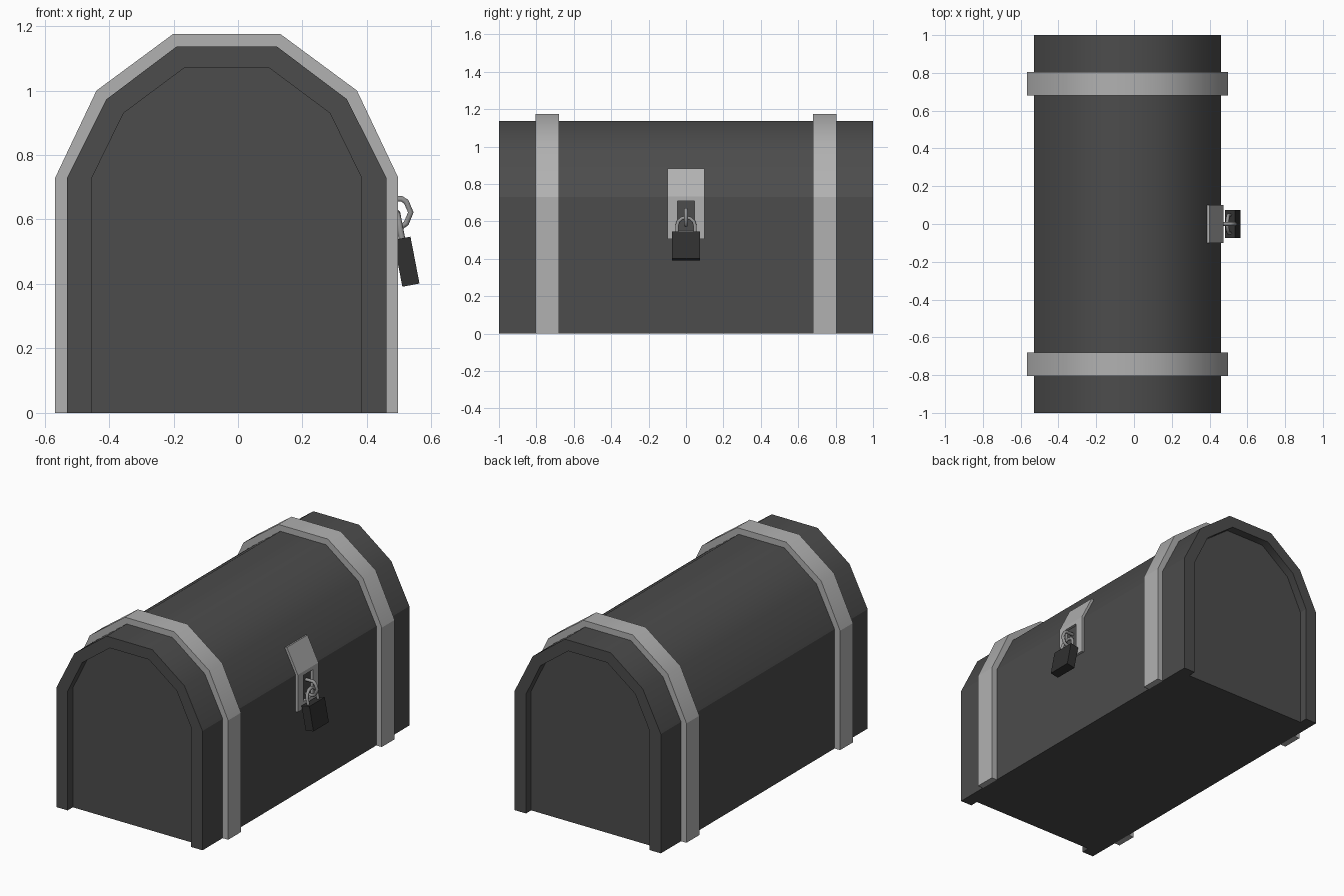
import bpy, bmesh, math
from mathutils import Matrix, Vector

if "Cube" in bpy.data.objects:
    bpy.data.objects.remove(bpy.data.objects["Cube"])

CX = -0.035      # centre line of the chest
SEAM = 0.73      # height where the lid meets the base


def material(name, value):
    m = bpy.data.materials.new(name)
    m.diffuse_color = (value, value, value, 1)
    m.use_nodes = True
    m.node_tree.nodes["Principled BSDF"].inputs["Base Color"].default_value = m.diffuse_color
    return m


DARK = material("dark grey", 0.072)
STEEL = material("light grey", 0.44)
BLACK = material("near black", 0.03)
IRON = material("mid grey", 0.3)


def prisms(name, parts, mat, smooth=None):
    """One object from (xz outline, y start, y end) extrusions."""
    bm = bmesh.new()
    for outline, y0, y1 in parts:
        a = [bm.verts.new((x, y0, z)) for x, z in outline]
        b = [bm.verts.new((x, y1, z)) for x, z in outline]
        bm.faces.new(a)
        bm.faces.new(b[::-1])
        for i in range(len(a)):
            j = (i + 1) % len(a)
            bm.faces.new((a[j], a[i], b[i], b[j]))
    bmesh.ops.recalc_face_normals(bm, faces=bm.faces)
    mesh = bpy.data.meshes.new(name)
    bm.to_mesh(mesh)
    bm.free()
    ob = bpy.data.objects.new(name, mesh)
    bpy.context.collection.objects.link(ob)
    mesh.materials.append(mat)
    if smooth:
        bpy.ops.object.select_all(action='DESELECT')
        ob.select_set(True)
        bpy.context.view_layer.objects.active = ob
        bpy.ops.object.shade_smooth_by_angle(angle=math.radians(smooth))
    return ob


def arch(half):
    """Mirror the right half of a lid profile into a full arch."""
    return ([(CX + x, z) for x, z in half] +
            [(CX - x, z) for x, z in reversed(half)])


def wall(inner, outer, side):
    """Upright strip below the arch on one side."""
    a, b = CX + side * inner, CX + side * outer
    return [(a, 0), (b, 0), (b, SEAM), (a, SEAM)]


def tube(name, points, radius, mat, matrix=None):
    cu = bpy.data.curves.new(name, 'CURVE')
    cu.dimensions = '3D'
    cu.bevel_depth = radius
    cu.bevel_resolution = 1
    sp = cu.splines.new('POLY')
    sp.points.add(len(points) - 1)
    for p, co in zip(sp.points, points):
        p.co = (*co, 1)
    ob = bpy.data.objects.new(name, cu)
    bpy.context.collection.objects.link(ob)
    cu.materials.append(mat)
    if matrix:
        ob.matrix_world = matrix
    bpy.ops.object.select_all(action='DESELECT')
    ob.select_set(True)
    bpy.context.view_layer.objects.active = ob
    bpy.ops.object.convert(target='MESH')


panel_half = [(0.418, SEAM), (0.32, 0.93), (0.132, 1.07)]
body_half = [(0.495, SEAM), (0.373, 0.973), (0.155, 1.137)]
band_half = [(0.532, SEAM), (0.404, 1.0), (0.167, 1.175)]
panel, body, band = arch(panel_half), arch(body_half), arch(band_half)

# Core with end panels set back from the rim
prisms("end_panels", [([(CX + 0.418, 0)] + panel + [(CX - 0.418, 0)], -0.95, 0.95)], DARK)

# Outer shell: side walls and faceted lid
prisms("base_walls", [(wall(0.418, 0.495, s), -1, 1) for s in (1, -1)], DARK)
prisms("lid", [(body + panel[::-1], -1, 1)], DARK, 40)

# Two metal bands
spans = [(-0.805, -0.68), (0.68, 0.805)]
prisms("band_sides", [(wall(0.495, 0.532, s), a, b) for a, b in spans for s in (1, -1)], STEEL)
prisms("band_arches", [(band + body[::-1], a, b) for a, b in spans], STEEL, 40)

# Hasp plate bent over the lid edge, with a slot in the middle
bx, hx = 0.46, 0.475


def strip(z0, z1):
    return [(bx, z0), (hx, z0), (hx, z1), (bx, z1)]


bent = [(bx, 0.71), (hx, 0.71), (hx, 0.733), (0.401, 0.882), (0.386, 0.877), (bx, SEAM)]
prisms("hasp", [(strip(0.505, 0.71), -0.1, -0.045),
                (strip(0.505, 0.71), 0.045, 0.1),
                (strip(0.505, 0.55), -0.045, 0.045),
                (bent, -0.1, 0.1)], STEEL)

# Staple that sticks out through the slot
tube("staple", [(0.45, 0, 0.664), (0.508, 0, 0.664), (0.522, 0, 0.655), (0.536, 0, 0.622),
                (0.522, 0, 0.588), (0.508, 0, 0.578), (0.45, 0, 0.578)], 0.01, IRON)

# Padlock hanging at a tilt
tilt = Matrix.Translation((0.5225, 0, 0.469)) @ Matrix.Rotation(math.radians(-10.9), 4, 'Y')
lock = prisms("padlock_body", [([(-0.027, -0.074), (0.027, -0.074), (0.027, 0.074), (-0.027, 0.074)],
                                -0.074, 0.074)], BLACK)
lock.matrix_world = tilt
arc = [(0, 0.048 * math.cos(t), 0.11 + 0.045 * math.sin(t))
       for t in (math.pi * i / 6 for i in range(7))]
tube("shackle", [(0, 0.048, 0.06)] + arc + [(0, -0.048, 0.06)], 0.01, IRON, tilt)
